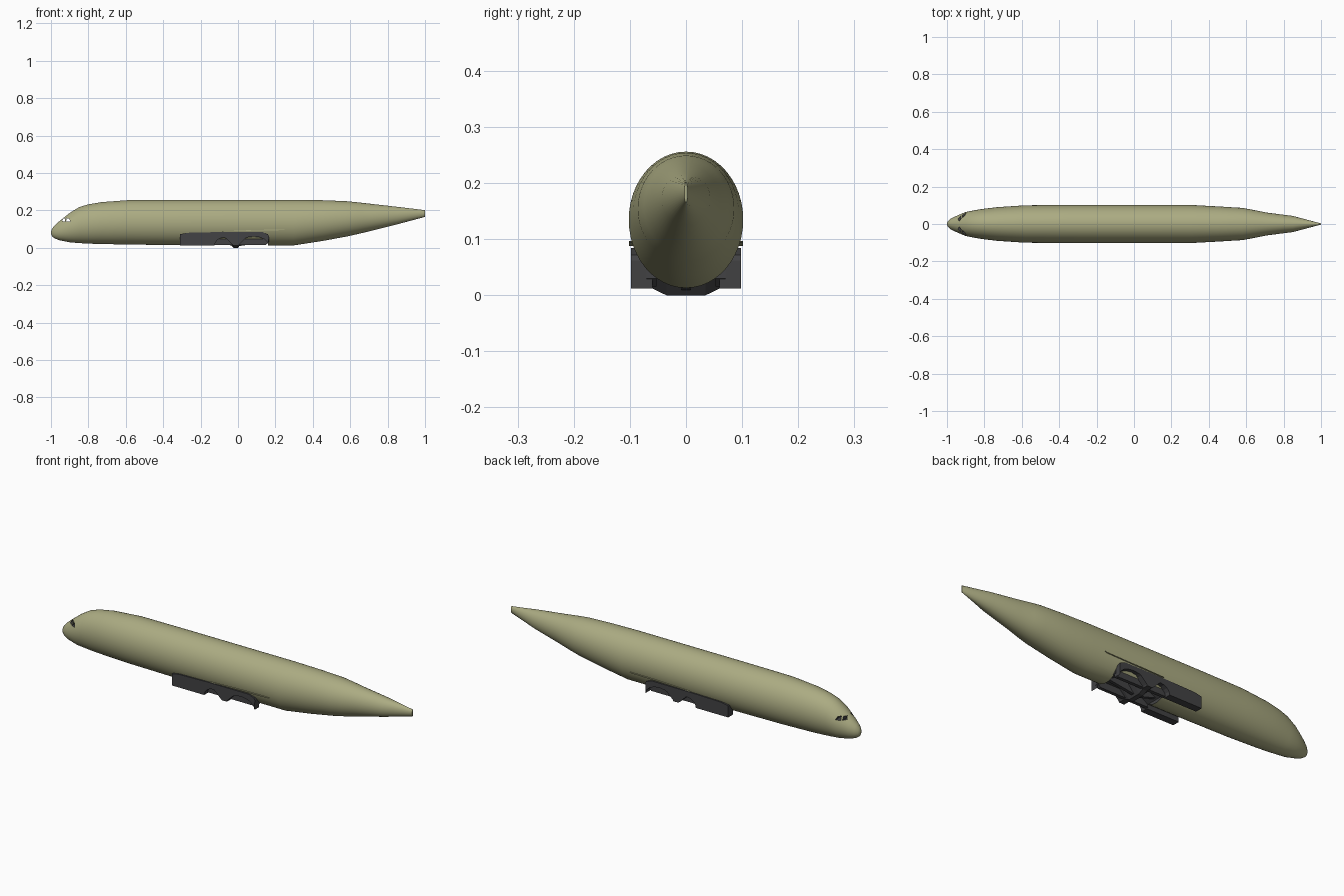
import bpy, bmesh, math
from math import sin, cos, pi

old = bpy.data.objects.get("Cube")
if old:
    bpy.data.objects.remove(old, do_unlink=True)


def material(name, rgb):
    m = bpy.data.materials.new(name)
    m.use_nodes = True
    m.diffuse_color = (*rgb, 1)
    m.node_tree.nodes["Principled BSDF"].inputs["Base Color"].default_value = (*rgb, 1)
    return m


olive = material("olive skin", (0.41, 0.41, 0.225))
dark = material("dark grey", (0.055, 0.055, 0.058))


def loft(name, rings, mat, smooth=None):
    """Skin a list of equal-length closed rings and cap both ends."""
    bm = bmesh.new()
    loops = [[bm.verts.new(p) for p in ring] for ring in rings]
    count = len(loops[0])
    for a, b in zip(loops, loops[1:]):
        for i in range(count):
            j = (i + 1) % count
            bm.faces.new((a[i], a[j], b[j], b[i]))
    bm.faces.new(loops[0])
    bm.faces.new(loops[-1])
    bmesh.ops.recalc_face_normals(bm, faces=bm.faces)
    mesh = bpy.data.meshes.new(name)
    bm.to_mesh(mesh)
    bm.free()
    mesh.materials.append(mat)
    obj = bpy.data.objects.new(name, mesh)
    bpy.context.collection.objects.link(obj)
    if smooth:
        activate(obj)
        bpy.ops.object.shade_smooth_by_angle(angle=math.radians(smooth))
    return obj


def activate(obj):
    for other in bpy.context.selected_objects:
        other.select_set(False)
    obj.select_set(True)
    bpy.context.view_layer.objects.active = obj


def prism(name, profile, y0, y1, mat):
    """Extrude an x-z profile from y0 to y1."""
    return loft(name, [[(x, y, z) for x, z in profile] for y in (y0, y1)], mat)


def cut(target, cutter):
    activate(target)
    mod = target.modifiers.new("opening", "BOOLEAN")
    mod.operation = "DIFFERENCE"
    mod.solver = "EXACT"
    mod.material_mode = "TRANSFER"
    mod.object = cutter
    bpy.ops.object.modifier_apply(modifier=mod.name)
    bpy.data.objects.remove(cutter, do_unlink=True)


# Fuselage stations: x, bottom, top, half width
stations = [
    (-1, .075, .085, .004), (-.994, .06, .102, .016), (-.98, .05, .12, .028),
    (-.955, .04, .142, .041), (-.9, .029, .186, .064), (-.85, .025, .217, .074),
    (-.8, .022, .232, .082), (-.73, .02, .244, .09), (-.58, .017, .255, .1),
    (-.3, .014, .256, .102), (.3, .013, .256, .102), (.45, .036, .254, .094),
    (.58, .06, .249, .086), (.64, .073, .243, .075), (.71, .09, .235, .061),
    (.85, .125, .219, .043), (1, .165, .201, .003),
]
SIDES = 48
rings = []
for x, low, high, half in stations:
    mid, rise = (low + high) / 2, (high - low) / 2
    rings.append([(x, half * cos(2 * pi * i / SIDES), mid + rise * sin(2 * pi * i / SIDES))
                  for i in range(SIDES)])
fuselage = loft("fuselage", rings, olive, smooth=40)

# Cockpit window openings
panes = [
    [(-.942, .143), (-.926, .14), (-.923, .157), (-.934, .156)],
    [(-.919, .14), (-.896, .141), (-.903, .156), (-.916, .158)],
]
for pane in panes:
    cut(fuselage, prism("window_cutter", pane, -.2, .2, dark))

# Wheel bay recess under the belly
bay = [(-.125, -.1), (.16, -.1), (.16, .03), (.12, .05), (-.09, .05), (-.125, .03)]
cut(fuselage, prism("bay_cutter", bay, -.056, .056, dark))


def arch(x0, x1, top, base=.012, steps=8):
    """Points of a half-elliptical arch running from x0 to x1."""
    mid, half = (x0 + x1) / 2, (x1 - x0) / 2
    return [(mid - half * cos(pi * k / steps), base + (top - base) * sin(pi * k / steps))
            for k in range(steps + 1)]


# Belly side fairings with wheel arches, and the bay walls behind them
upper = [(.165, .062), (.16, .072), (.13, .084), (-.1, .084), (-.27, .08), (-.31, .072)]
side = [(-.31, .012)] + arch(-.125, -.02, .055) + arch(.005, .163, .06) + upper
wall = [(-.125, .016), (.15, .016), (.165, .03), (.165, .06), (-.125, .06)]
for label, s in (("left", 1), ("right", -1)):
    prism(label + "_fairing", side, s * .06, s * .098, dark)
    prism(label + "_bay_wall", wall, s * .053, s * .07, dark)
    # Slim fillet strip above the fairing
    strip = [(-.09, .088), (.24, .094), (.25, .097), (.1, .096)]
    prism(label + "_fillet_strip", strip, s * .09, s * .1015, olive)

# Cross beam with a lowered middle, V-shaped in section
beam = []
for y, low in ((-.098, .012), (-.06, .012), (-.035, 0), (.035, 0), (.06, .012), (.098, .012)):
    beam.append([(-.07, y, .055), (-.025, y, low), (.0, y, low), (.045, y, .055)])
loft("cross_beam", beam, dark)

# Lengthwise keel dividing the bay
keel = [(-.12, .05), (-.12, .035), (-.025, .008), (0, .008), (.155, .03), (.155, .05)]
prism("keel", keel, -.008, .008, dark)
